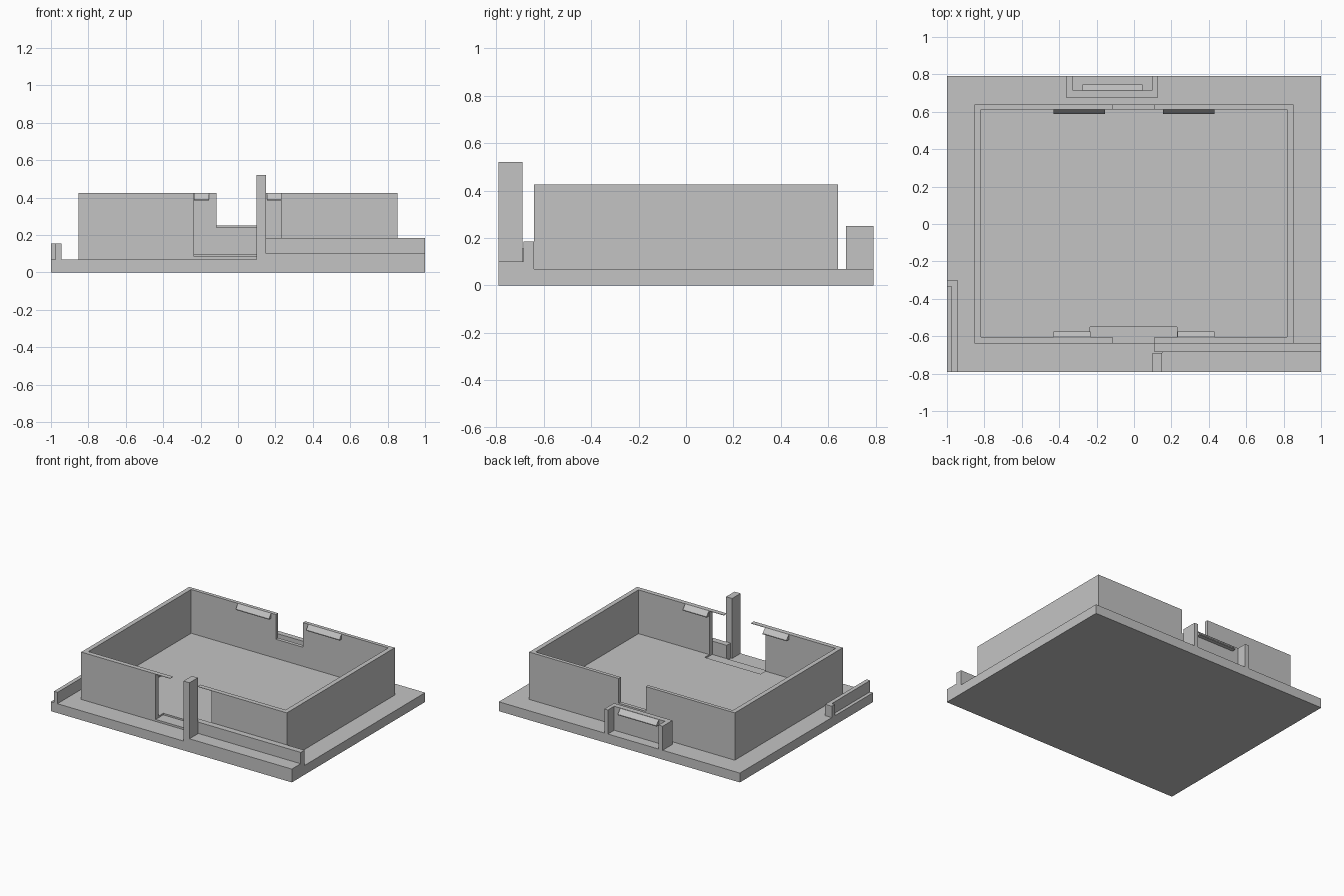
import bpy
import bmesh
from mathutils import Vector

cube = bpy.data.objects.get("Cube")
if cube:
    bpy.data.objects.remove(cube, do_unlink=True)

# Single matte grey
grey = bpy.data.materials.new("plain_grey")
grey.use_nodes = True
colour = (0.55, 0.55, 0.55, 1)
grey.diffuse_color = colour
grey.node_tree.nodes["Principled BSDF"].inputs["Base Color"].default_value = colour


def prism(name, points, axis, lo, hi):
    """Extrude a 2D profile along one axis (x: points are y,z; z: points are x,y)."""
    place = {"x": lambda p, t: (t, p[0], p[1]), "z": lambda p, t: (p[0], p[1], t)}[axis]
    bm = bmesh.new()
    base = bm.faces.new([bm.verts.new(place(p, lo)) for p in points])
    ext = bmesh.ops.extrude_face_region(bm, geom=[base])
    verts = [g for g in ext["geom"] if isinstance(g, bmesh.types.BMVert)]
    shift = Vector(place((0, 0), hi - lo))
    bmesh.ops.translate(bm, verts=verts, vec=shift)
    bmesh.ops.recalc_face_normals(bm, faces=bm.faces)
    mesh = bpy.data.meshes.new(name)
    bm.to_mesh(mesh)
    bm.free()
    mesh.materials.append(grey)
    obj = bpy.data.objects.new(name, mesh)
    bpy.context.collection.objects.link(obj)
    return obj


def box(name, x, y, z):
    corners = [(x[0], y[0]), (x[1], y[0]), (x[1], y[1]), (x[0], y[1])]
    return prism(name, corners, "z", *z)


def cut(target, x, y, z):
    """Carve a box-shaped void out of a part."""
    cutter = box("cutter", x, y, z)
    cutter.hide_render = True
    mod = target.modifiers.new("cut", "BOOLEAN")
    mod.operation = "DIFFERENCE"
    mod.solver = "EXACT"
    mod.object = cutter
    bpy.context.view_layer.objects.active = target
    bpy.ops.object.modifier_apply(modifier=mod.name)
    bpy.data.objects.remove(cutter, do_unlink=True)


def clip(name, x, wall_y, tip_y, top):
    """Wedge-shaped catch with a sloping upper face."""
    low = top - 0.04
    profile = [(wall_y, low), (tip_y, low), (tip_y, low + 0.006), (wall_y, top)]
    return prism(name, profile, "x", *x)


BASE, FLOOR, RIM = 0.07, 0.097, 0.425

# Base plate and the raised step along its front
box("base_plate", (-1, 1), (-0.79, 0.79), (0, BASE))
box("front_step", (0.15, 1), (-0.79, -0.685), (BASE, 0.1))
box("front_kerb", (0.11, 1), (-0.685, -0.64), (BASE, 0.185))
box("front_post", (0.1, 0.15), (-0.79, -0.69), (BASE, 0.52))

# Open tray: hollow room, front doorway with thin lintels, rear notch
room = box("room_walls", (-0.853, 0.853), (-0.64, 0.64), (BASE, RIM))
cut(room, (-0.818, 0.818), (-0.605, 0.613), (FLOOR, 0.6))
cut(room, (-0.235, 0.23), (-0.7, -0.55), (0.085, RIM - 0.003))
cut(room, (-0.115, 0.11), (-0.7, -0.58), (0.3, 0.6))
cut(room, (-0.115, 0.11), (0.58, 0.7), (0.24, 0.6))

# Catches inside the front and rear walls
for side, sign in (("left", 1), ("right", -1)):
    clip("rear_clip_" + side, sorted((sign * 0.155, sign * 0.43)), 0.613, 0.588, RIM)
    clip("front_clip_" + side, sorted((sign * 0.233, sign * 0.43)), -0.605, -0.575, RIM)

# Hooked rail at the side edge
rail = [(-0.975, -0.79), (-0.945, -0.79), (-0.945, -0.3), (-1, -0.3), (-1, -0.335), (-0.975, -0.335)]
prism("side_rail", rail, "z", BASE, 0.155)

# U-shaped rear bracket with its catch
bracket = [(-0.36, 0.675), (0.125, 0.675), (0.125, 0.79), (0.095, 0.79),
           (0.095, 0.715), (-0.325, 0.715), (-0.325, 0.79), (-0.36, 0.79)]
prism("rear_bracket", bracket, "z", BASE, 0.25)
clip("bracket_clip", (-0.275, 0.045), 0.715, 0.745, 0.248)
